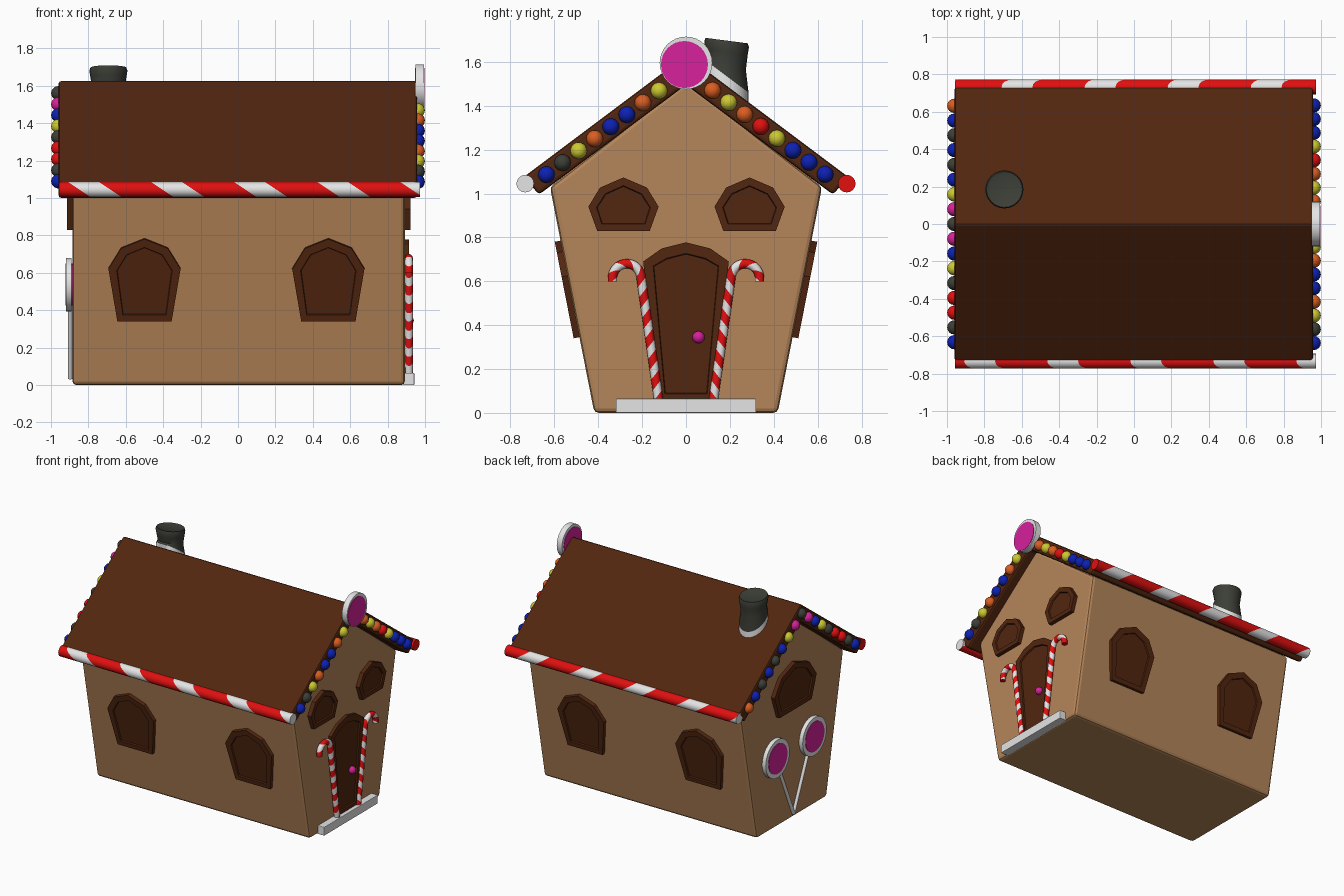
import bpy, bmesh, math
from mathutils import Vector, Matrix

if "Cube" in bpy.data.objects:
    bpy.data.objects.remove(bpy.data.objects["Cube"])


def material(name, r, g, b):
    m = bpy.data.materials.new(name)
    m.diffuse_color = (r, g, b, 1)
    m.use_nodes = True
    m.node_tree.nodes["Principled BSDF"].inputs["Base Color"].default_value = m.diffuse_color
    return m


TAN = material("gingerbread_tan", 0.46, 0.235, 0.10)
BROWN = material("chocolate_brown", 0.085, 0.019, 0.005)
RED = material("candy_red", 0.75, 0.005, 0.005)
WHITE = material("sugar_white", 0.78, 0.78, 0.78)
BLUE = material("candy_blue", 0.004, 0.015, 0.45)
YELLOW = material("candy_yellow", 0.60, 0.58, 0.03)
ORANGE = material("candy_orange", 0.70, 0.11, 0.015)
DARK = material("licorice_grey", 0.045, 0.048, 0.038)
PINK = material("candy_magenta", 0.68, 0.015, 0.33)


def finish(name, bm, mats, smooth=False, bevel=0):
    me = bpy.data.meshes.new(name)
    bmesh.ops.recalc_face_normals(bm, faces=bm.faces)
    bm.to_mesh(me)
    bm.free()
    for m in mats:
        me.materials.append(m)
    ob = bpy.data.objects.new(name, me)
    bpy.context.collection.objects.link(ob)
    if bevel:
        mod = ob.modifiers.new("bevel", 'BEVEL')
        mod.width, mod.segments = bevel, 2
    if smooth:
        bpy.ops.object.select_all(action='DESELECT')
        ob.select_set(True)
        bpy.context.view_layer.objects.active = ob
        bpy.ops.object.shade_smooth_by_angle(angle=math.radians(40))
    return ob


def frame(origin, u, v):
    """Matrix placing a 2D profile (u, v) that extrudes along u x v."""
    u, v = Vector(u).normalized(), Vector(v).normalized()
    m = Matrix((u, v, u.cross(v))).transposed().to_4x4()
    m.translation = origin
    return m


def prism(name, pts, mat, place, depth, inset=0, bevel=0):
    bm = bmesh.new()
    lo = [bm.verts.new((x, y, 0)) for x, y in pts]
    hi = [bm.verts.new((x, y, depth)) for x, y in pts]
    bm.faces.new(lo[::-1])
    top = bm.faces.new(hi)
    for i in range(len(pts)):
        j = (i + 1) % len(pts)
        bm.faces.new((lo[i], lo[j], hi[j], hi[i]))
    bmesh.ops.recalc_face_normals(bm, faces=bm.faces)
    if inset:  # recessed panel behind a sharp step
        bmesh.ops.inset_individual(bm, faces=[top], thickness=inset)
        bmesh.ops.inset_individual(bm, faces=[top], thickness=0.004, depth=-0.01)
    bm.transform(place)
    return finish(name, bm, [mat], bevel=bevel)


def arch(hb, zb, hs, zs, hm, zm, zt):
    return [(-hb, zb), (hb, zb), (hs, zs), (hm, zm), (0, zt), (-hm, zm), (-hs, zs)]


def rod(name, a, b, r, mat, segs=32, r2=None):
    a, b = Vector(a), Vector(b)
    m = Matrix.Translation((a + b) / 2) @ (b - a).to_track_quat('Z', 'Y').to_matrix().to_4x4()
    bm = bmesh.new()
    bmesh.ops.create_cone(bm, cap_ends=True, segments=segs, radius1=r, radius2=r if r2 is None else r2,
                          depth=(b - a).length, matrix=m)
    return finish(name, bm, [mat], smooth=True)


def striped_tube(name, path, binormal, length, r, period, white, phase, skew, n=16):
    """Tube with slanted stripe edges; path(s) gives (point, in-plane normal)."""
    sub, edges = period / 10, []
    k = math.floor((-phase - r * 4) / period)
    while phase + k * period < length + r * 4:
        s0 = phase + k * period
        edges += [(s0 + white * i / 4, 1) for i in range(4)]
        edges += [(s0 + white + (period - white) * i / 5, 0) for i in range(5)]
        k += 1
    bm, rings = bmesh.new(), []
    for s, _ in edges:
        ring = []
        for i in range(n):
            a = math.tau * i / n
            p, nor = path(min(max(s + skew * math.cos(a), 0), length))
            ring.append(bm.verts.new(p + r * (math.cos(a) * nor + math.sin(a) * binormal)))
        rings.append(ring)
    for (s, col), a, b in zip(edges, rings, rings[1:]):
        for i in range(n):
            j = (i + 1) % n
            bm.faces.new((a[i], a[j], b[j], b[i])).material_index = col
    ends = (bm.faces.new(rings[0]), bm.faces.new(rings[-1]))
    for f, s in zip(ends, (0, length)):
        f.material_index = int((s - phase) % period < white)
    bmesh.ops.dissolve_degenerate(bm, dist=1e-5, edges=bm.edges)
    bmesh.ops.remove_doubles(bm, verts=bm.verts, dist=1e-5)
    return finish(name, bm, [RED, WHITE], smooth=True)


X, Y, Z = Vector((1, 0, 0)), Vector((0, 1, 0)), Vector((0, 0, 1))
FX, BX = 0.892, -0.885  # end wall planes

# Walls and roof
prism("walls", [(-0.418, 0), (0.418, 0), (0.62, 1.03), (0, 1.51), (-0.62, 1.03)], TAN,
      frame((BX, 0, 0), Y, Z), FX - BX, bevel=0.02)
prism("roof", [(0, 1.495), (0.67, 0.995), (0.74, 1.075), (0, 1.63), (-0.74, 1.075), (-0.67, 0.995)],
      BROWN, frame((-0.96, 0, 0), Y, Z), 1.918, bevel=0.015)

# Windows on the sloping long walls
c = 0.981
for side, s in (("front", 1), ("back", -1)):
    for i, x in enumerate((-0.5, 0.483)):
        prism(f"{side}_window_{i}", arch(0.145, 0.345 / c, 0.193, 0.625 / c, 0.125, 0.735 / c, 0.785 / c),
              BROWN, frame((x, -0.418 * s, 0), X * s, (0, -0.196 * s, 1)), 0.027, inset=0.045)

# Gable windows and door
gable = arch(0.12, 0.83, 0.16, 0.94, 0.107, 1.027, 1.073)
for i, y in enumerate((-0.285, 0.29)):
    prism(f"gable_window_{i}", gable, BROWN, frame((FX, y, 0), Y, Z), 0.03, inset=0.037)
prism("rear_window", arch(0.19, 0.83, 0.25, 1.0, 0.165, 1.12, 1.18), BROWN,
      frame((BX, 0, 0), -Y, Z), 0.03, inset=0.045)
prism("door", arch(0.13, 0.05, 0.195, 0.69, 0.11, 0.75, 0.777), BROWN,
      frame((FX, 0, 0), Y, Z), 0.022, inset=0.05)
prism("doorstep", [(-0.32, 0), (0.32, 0), (0.32, 0.065), (-0.32, 0.065)], WHITE,
      frame((0.88, 0, 0), Y, Z), 0.063, bevel=0.004)

bm = bmesh.new()
bmesh.ops.create_uvsphere(bm, u_segments=16, v_segments=10, radius=0.028,
                          matrix=Matrix.Translation((0.912, 0.057, 0.345)))
finish("door_knob", bm, [PINK], smooth=True)

# Striped sticks along the eaves
for name, y, phase in (("front", -0.733, 0.11), ("back", 0.733, 0.31)):
    striped_tube(f"{name}_eave_stick", lambda s, y=y: (Vector((-0.958 + s, y, 1.045)), Z),
                 Y, 1.931, 0.04, 0.444, 0.165, phase, -0.06)

# Hooked candy canes beside the door
for name, m in (("left", -1), ("right", 1)):
    A, B, C, R = Vector((0.914, 0.125 * m, 0.06)), Vector((0.914, 0.205 * m, 0.615)), \
        Vector((0.914, 0.27 * m, 0.615)), 0.065
    L = (B - A).length

    def cane(s, m=m, A=A, B=B, C=C, L=L):
        t = (B - A).normalized()
        if s < L:
            return A + t * s, Vector((0, -t.z * m, t.y * m * m * m))
        a = min((s - L) / R, math.pi)
        n = Vector((0, -math.cos(a) * m, math.sin(a)))
        tail = max(s - L - R * math.pi, 0)
        return C + n * R - Z * tail, n
    striped_tube(f"{name}_candy_cane", cane, X, L + R * math.pi + 0.015, 0.021,
                 0.095, 0.045, 0.02, 0.02, n=12)


# Round beads down the gable edges
def beads(name, x, rows):
    bm, mats = bmesh.new(), [RED, WHITE, BLUE, YELLOW, ORANGE, DARK, PINK]
    for y0, step, row in rows:
        for i, col in enumerate(row):
            y = y0 + step * i
            start = len(bm.faces)
            bmesh.ops.create_uvsphere(bm, u_segments=16, v_segments=10, radius=0.038,
                                      matrix=Matrix.Translation((x, y, 1.56 - 0.745 * abs(y))))
            bm.faces.ensure_lookup_table()
            for f in bm.faces[start:]:
                f.material_index = mats.index(col)
    finish(name, bm, mats, smooth=True)


beads("front_gable_beads", 0.961, [
    (-0.123, -0.0733, [YELLOW, ORANGE, BLUE, BLUE, ORANGE, YELLOW, DARK, BLUE]),
    (0.121, 0.0733, [ORANGE, YELLOW, ORANGE, RED, YELLOW, BLUE, BLUE, BLUE])])
beads("rear_gable_beads", -0.961, [
    (0, -0.079, [DARK, PINK, BLUE, YELLOW, DARK, RED, RED, DARK, BLUE]),
    (0.079, 0.079, [PINK, YELLOW, BLUE, DARK, BLUE, DARK, BLUE, ORANGE])])


# Lollipops: white disc with thin magenta plates
def lollipop(name, centre, r, thick, r_in, off=(0, 0)):
    p, h = Vector(centre), X * thick / 2
    rod(f"{name}_disc", p - h, p + h, r, WHITE)
    for i, s in enumerate((-1, 1)):
        q = p + h * s + Vector((0, *off))
        rod(f"{name}_plate_{i}", q - X * 0.003, q + X * 0.003, r_in, PINK)


lollipop("gable_lollipop", (0.972, 0, 1.595), 0.12, 0.044, 0.107, (-0.007, -0.007))
for i, y in enumerate((-0.22, 0.22)):
    lollipop(f"rear_lollipop_{i}", (-0.904, y, 0.537), 0.143, 0.03, 0.112)
    rod(f"rear_lollipop_stick_{i}", (-0.897, 0, 0.035), (-0.897, y * 0.8, 0.44), 0.012, WHITE, 10)

# Chimney: white collar following the roof slope, then a waisted grey stack
bm, rings, n = bmesh.new(), [], 24
for r, z, tilt in ((0.1, 1.42, -0.75), (0.1, 1.535, -0.75), (0.088, 1.59, -0.3), (0.096, 1.645, -0.15),
                   (0.102, 1.68, -0.13), (0.096, 1.697, -0.13), (0.08, 1.69, -0.13)):
    ring = [(r * math.cos(math.tau * i / n), r * math.sin(math.tau * i / n)) for i in range(n)]
    rings.append([bm.verts.new((-0.693 + a, 0.185 + b, z + tilt * b)) for a, b in ring])
for k, (a, b) in enumerate(zip(rings, rings[1:])):
    for i in range(n):
        j = (i + 1) % n
        bm.faces.new((a[i], a[j], b[j], b[i])).material_index = int(k == 0)
bm.faces.new(rings[0])
bm.faces.new(rings[-1])
finish("chimney", bm, [DARK, WHITE], smooth=True)
